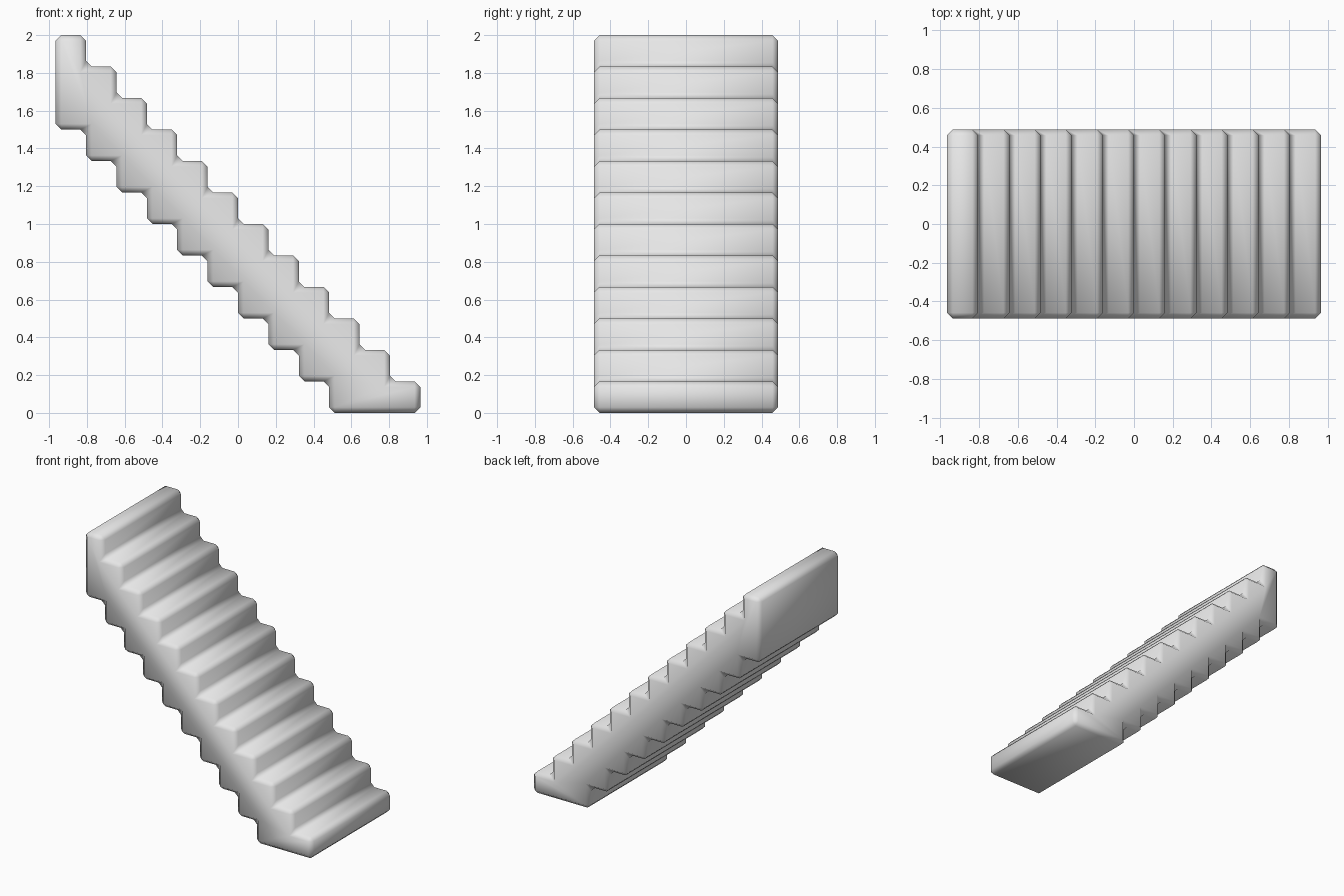
import bpy
import bmesh

if "Cube" in bpy.data.objects:
    bpy.data.objects.remove(bpy.data.objects["Cube"], do_unlink=True)

STEPS = 12
RISE = 2.0 / STEPS
HALF_LENGTH = 0.965
RUN = 2 * HALF_LENGTH / STEPS
HALF_WIDTH = 0.488
FOOT_STEPS = 3      # treads covered by the flat foot
BEVEL = 0.03

grey = bpy.data.materials.new("plain grey")
grey.use_nodes = True
colour = (0.8, 0.8, 0.8, 1)
grey.diffuse_color = colour
grey.node_tree.nodes["Principled BSDF"].inputs["Base Color"].default_value = colour

# Stepped outline: treads going up, then the stepped underside coming down
profile = []
for i in range(STEPS):
    x = HALF_LENGTH - i * RUN
    profile += [(x, i * RISE), (x, (i + 1) * RISE)]
profile.append((-HALF_LENGTH, STEPS * RISE))
for k in reversed(range(STEPS - FOOT_STEPS + 1)):
    x = HALF_LENGTH - (k + FOOT_STEPS) * RUN
    if k < STEPS - FOOT_STEPS:
        profile.append((x, (k + 1) * RISE))
    profile.append((x, k * RISE))
# The back wall ends one tread in, so the collinear duplicate is dropped
profile = list(dict.fromkeys((round(x, 5), round(z, 5)) for x, z in profile))

# Extrude the outline across the width
bm = bmesh.new()
side = bm.faces.new([bm.verts.new((x, -HALF_WIDTH, z)) for x, z in profile])
extruded = bmesh.ops.extrude_face_region(bm, geom=[side])
for v in extruded["geom"]:
    if isinstance(v, bmesh.types.BMVert):
        v.co.y = HALF_WIDTH
bmesh.ops.recalc_face_normals(bm, faces=bm.faces)
for f in bm.faces:
    f.smooth = True

mesh = bpy.data.meshes.new("staircase")
bm.to_mesh(mesh)
bm.free()
mesh.materials.append(grey)
stairs = bpy.data.objects.new("staircase", mesh)
bpy.context.collection.objects.link(stairs)

# Soft chamfer on every edge
bevel = stairs.modifiers.new("chamfer", "BEVEL")
bevel.width = BEVEL
bevel.segments = 1
bevel.limit_method = "NONE"
